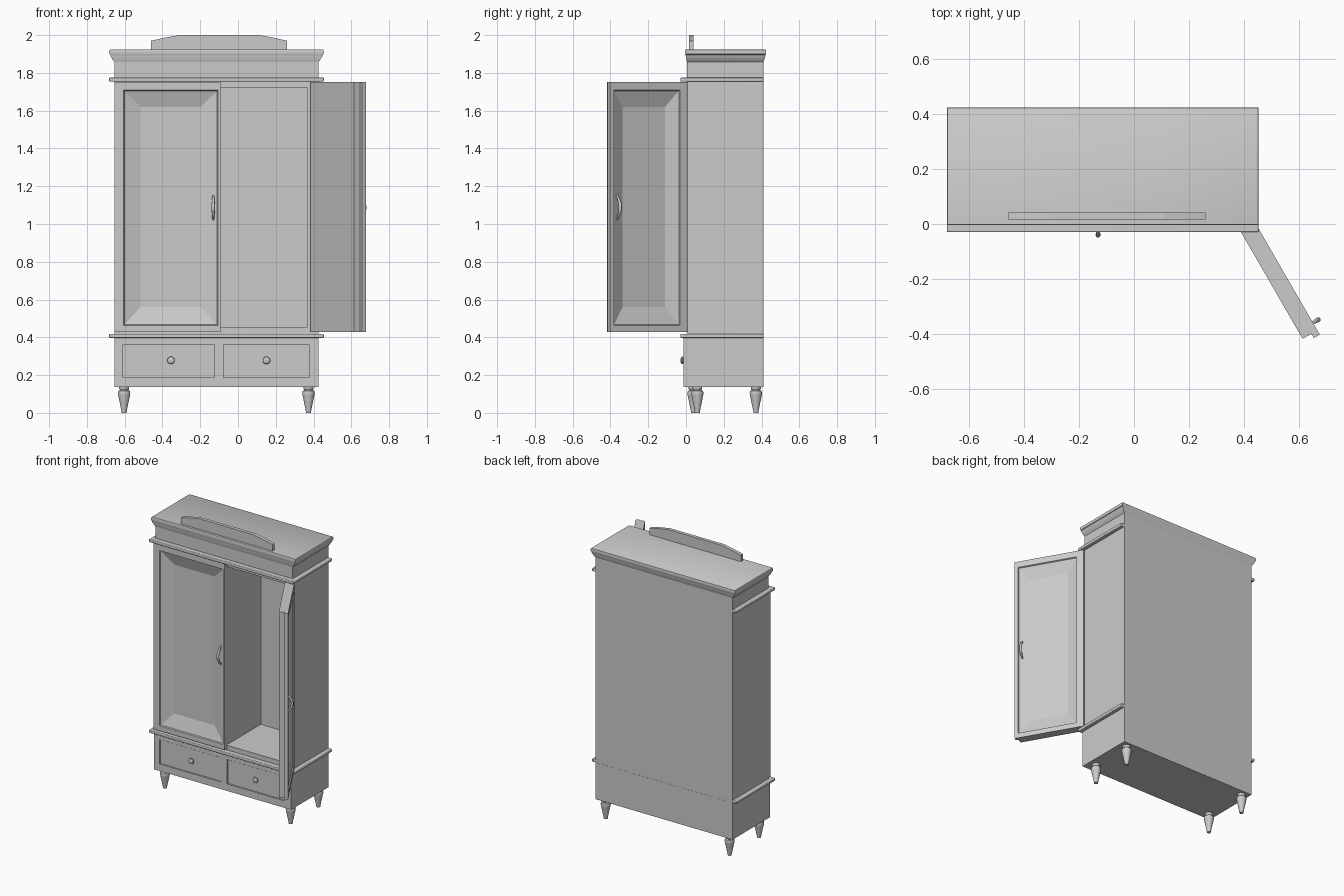
import bpy, bmesh, math
from mathutils import Vector

if "Cube" in bpy.data.objects:
    bpy.data.objects.remove(bpy.data.objects["Cube"])

XL, XR = -0.654, 0.426      # cabinet sides
BACK = 0.41


def finish(name, bm, bevel=0, smooth=False):
    bmesh.ops.recalc_face_normals(bm, faces=bm.faces)
    me = bpy.data.meshes.new(name)
    bm.to_mesh(me)
    bm.free()
    ob = bpy.data.objects.new(name, me)
    bpy.context.collection.objects.link(ob)
    if bevel:
        m = ob.modifiers.new("edge", 'BEVEL')
        m.width, m.segments = bevel, 3
    if smooth:
        bpy.context.view_layer.objects.active = ob
        ob.select_set(True)
        bpy.ops.object.shade_smooth_by_angle(angle=math.radians(40))
        ob.select_set(False)
    return ob


def loft(name, rings, bevel=0, smooth=False):
    """Skin equal-length closed rings and cap both ends."""
    bm = bmesh.new()
    vs = [[bm.verts.new(p) for p in r] for r in rings]
    n = len(vs[0])
    for a, b in zip(vs, vs[1:]):
        for i in range(n):
            j = (i + 1) % n
            bm.faces.new((a[i], a[j], b[j], b[i]))
    bm.faces.new(vs[0])
    bm.faces.new(vs[-1])
    return finish(name, bm, bevel, smooth)


def rect(x0, x1, y0, y1, z):
    return [(x0, y0, z), (x1, y0, z), (x1, y1, z), (x0, y1, z)]


def box(name, x0, x1, y0, y1, z0, z1, bevel=0):
    return loft(name, [rect(x0, x1, y0, y1, z0), rect(x0, x1, y0, y1, z1)], bevel, bevel > 0)


def turned(name, loc, profile, axis='Z', seg=24):
    """Lathe (radius, height) pairs around z, or outwards along -y."""
    rings = []
    for r, h in profile:
        ring = []
        for i in range(seg):
            t = 2 * math.pi * i / seg
            c, s = r * math.cos(t), r * math.sin(t)
            p = Vector((c, s, h)) if axis == 'Z' else Vector((c, -h, s))
            ring.append(p + Vector(loc))
        rings.append(ring)
    return loft(name, rings, smooth=True)


# legs
leg = [(.013, 0), (.016, .02), (.031, .092), (.033, .104), (.030, .116),
       (.022, .121), (.026, .127), (.026, .14)]
for nm, x, y in (("front_left", -.603, .04), ("front_right", .373, .06),
                 ("back_left", -.603, .37), ("back_right", .373, .37)):
    turned("leg_" + nm, (x, y, 0), leg)

# base with a framed front
box("base", XL, XR, -.003, BACK, .138, .40)
for nm, x0, x1, z0, z1 in (("bottom_rail", XL, XR, .138, .188), ("top_rail", XL, XR, .362, .40),
                           ("left_stile", XL, -.608, .188, .362),
                           ("middle_stile", -.124, -.077, .188, .362),
                           ("right_stile", .376, XR, .188, .362)):
    box("base_" + nm, x0, x1, -.013, 0, z0, z1)

# drawer fronts and knobs
knob = [(.008, 0), (.008, .006), (.016, .009), (.020, .014), (.018, .020), (.010, .024), (.002, .025)]
for nm, x0, x1, kx in (("left", -.608, -.124, -.355), ("right", -.077, .376, .151)):
    box("drawer_" + nm, x0 + .004, x1 - .004, -.007, .0, .192, .358)
    turned("knob_" + nm, (kx, -.004, .278), knob, 'Y')

# mouldings around the carcass
for nm, z in (("lower", .397), ("upper", 1.754)):
    box("moulding_" + nm, -.682, .454, -.03, BACK, z, z + .021, .005)

# hollow carcass
F = .008
for nm, x0, x1, y0, y1, z0, z1 in (
        ("left_side", XL, -.60, F, BACK, .41, 1.76),
        ("right_side", .366, XR, F, BACK, .41, 1.76),
        ("back", -.60, .366, BACK - .015, BACK, .41, 1.76),
        ("floor", -.60, .366, F, BACK - .015, .41, .451),
        ("ceiling", -.60, .366, F, BACK - .015, 1.722, 1.76),
        ("partition", -.122, -.097, F, BACK - .015, .451, 1.722)):
    box("carcass_" + nm, x0, x1, y0, y1, z0, z1)

# frieze, cornice and crest
box("frieze", XL, XR, .006, BACK, 1.77, 1.865)
cornice = []
for t, z in ((0, 1.858), (.3, 1.868), (.75, 1.889), (.8, 1.896), (.95, 1.899),
             (1, 1.905), (1, 1.916), (.9, 1.922), (.7, 1.924)):
    cornice.append(rect(XL - .028 * t, XR + .028 * t, .006 - .01 * t, BACK + .014 * t, z))
loft("cornice", cornice, smooth=True)
crest = [(-.46, 1.92), (.26, 1.92), (.26, 1.97), (.19, 1.986), (.113, 2.0),
         (-.313, 2.0), (-.39, 1.986), (-.46, 1.97)]
loft("crest", [[(x, y, z) for x, z in crest] for y in (.017, .041)])


# doors: u runs from hinge to free edge, n points out of the front face
def door(name, origin, u, n, w, margin, lip):
    o, u, n = (Vector((*v, 0)) for v in (origin, u, n))

    def at(a, b, z):
        return o + u * a + n * b + Vector((0, 0, z))

    def ring(a0, a1, z0, z1, b):
        return [at(a0, b, z0), at(a1, b, z0), at(a1, b, z1), at(a0, b, z1)]
    z0, z1 = .427, 1.752
    p0, p1 = .048, w - margin
    s = .18 * (p1 - p0)
    loft(name, [ring(0, w - lip, z0, z1, -.062), ring(0, w - lip, z0, z1, -.025),
                ring(0, w, z0, z1, -.025), ring(0, w, z0, z1, 0),
                ring(p0, p1, .463, 1.709, 0), ring(p0 + .004, p1 - .004, .467, 1.705, -.008),
                ring(p0 + s, p1 - s, .56, 1.62, -.036)])
    # bowed pull handle
    cu = bpy.data.curves.new(name + "_handle", 'CURVE')
    cu.dimensions, cu.bevel_depth, cu.bevel_resolution, cu.use_fill_caps = '3D', .009, 3, True
    sp = cu.splines.new('POLY')
    sp.points.add(12)
    for i, p in enumerate(sp.points):
        t = i / 12
        arch = math.sin(math.pi * t)
        p.co = (*at(p1 - .025, -.014 + .036 * arch ** .7, 1.025 + .125 * t), 1)
        p.radius = .55 + .45 * arch
    sp.use_smooth = True
    bpy.context.collection.objects.link(bpy.data.objects.new(name + "_handle", cu))


a = math.radians(60)
door("left_door", (XL, -.018), (1, 0), (0, -1), .561, .013, .012)
door("right_door", (.438, .011), (math.cos(a), -math.sin(a)), (math.sin(a), math.cos(a)),
     .478, .025, .018)
